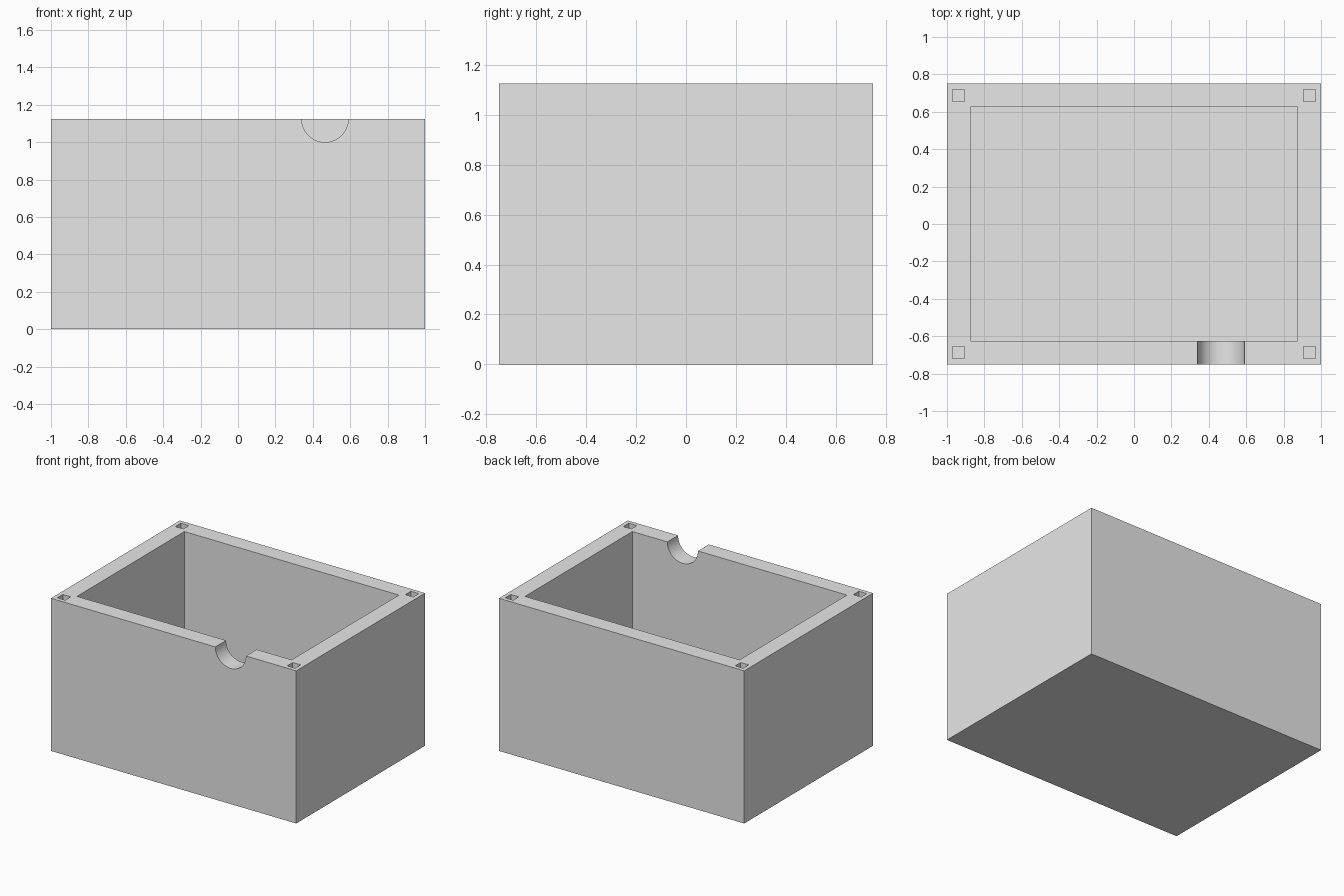
import bpy
import math

if "Cube" in bpy.data.objects:
    bpy.data.objects.remove(bpy.data.objects["Cube"], do_unlink=True)

LENGTH, DEPTH, HEIGHT, WALL = 2.0, 1.5, 1.125, 0.125

# Single plain grey
grey = bpy.data.materials.new("light_grey")
grey.use_nodes = True
grey.diffuse_color = (0.8, 0.8, 0.8, 1)
grey.node_tree.nodes["Principled BSDF"].inputs["Base Color"].default_value = (0.8, 0.8, 0.8, 1)


def block(name, size, centre):
    bpy.ops.mesh.primitive_cube_add(size=1, location=centre)
    obj = bpy.context.object
    obj.name = name
    obj.scale = size
    bpy.ops.object.transform_apply(location=False, rotation=False, scale=True)
    obj.data.materials.append(grey)
    return obj


def cut(target, cutter):
    mod = target.modifiers.new("cut", "BOOLEAN")
    mod.operation = "DIFFERENCE"
    mod.solver = "EXACT"
    mod.object = cutter
    bpy.context.view_layer.objects.active = target
    bpy.ops.object.modifier_apply(modifier=mod.name)
    bpy.data.objects.remove(cutter, do_unlink=True)


# Solid body
box = block("open_box", (LENGTH, DEPTH, HEIGHT), (0, 0, HEIGHT / 2))

# Main cavity, leaving walls and floor of equal thickness
cut(box, block("cavity_cutter", (LENGTH - 2 * WALL, DEPTH - 2 * WALL, HEIGHT),
               (0, 0, WALL + HEIGHT / 2)))

# Square peg sockets in the four rim corners
for sx in (-1, 1):
    for sy in (-1, 1):
        cut(box, block("socket_cutter", (0.065, 0.065, 0.25),
                       (sx * (LENGTH - WALL) / 2, sy * (DEPTH - WALL) / 2, HEIGHT)))

# Half-round cable notch through the front wall
bpy.ops.mesh.primitive_cylinder_add(vertices=64, radius=0.125, depth=0.2,
                                    location=(0.465, -(DEPTH - WALL) / 2, HEIGHT),
                                    rotation=(math.pi / 2, 0, 0))
notch = bpy.context.object
notch.data.materials.append(grey)
cut(box, notch)

# Smooth the notch, keep the box edges crisp
bpy.ops.object.select_all(action="DESELECT")
box.select_set(True)
bpy.context.view_layer.objects.active = box
bpy.ops.object.shade_smooth_by_angle(angle=math.radians(30))
